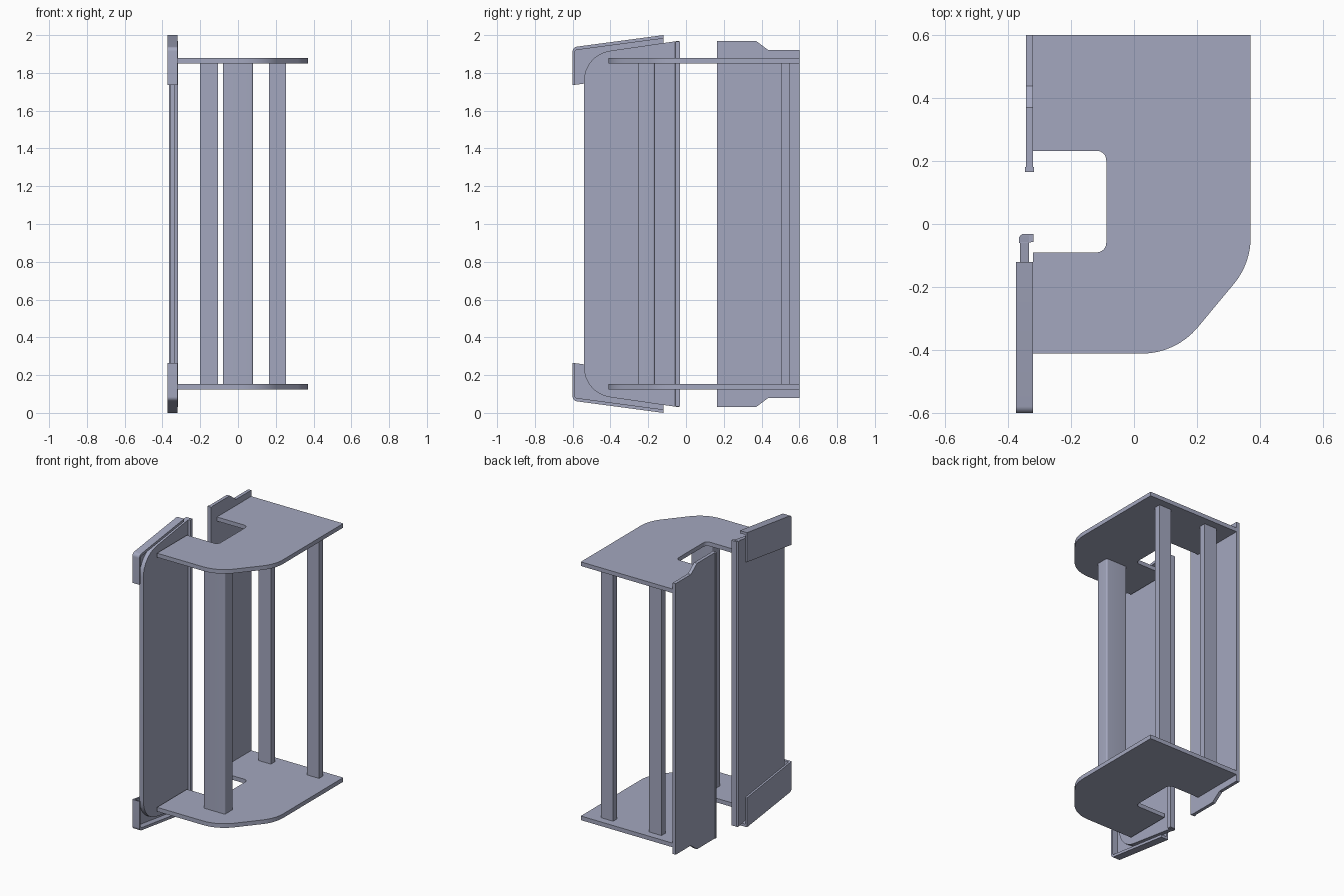
import bpy, bmesh, math
from mathutils import Vector

cube = bpy.data.objects.get("Cube")
if cube:
    bpy.data.objects.remove(cube, do_unlink=True)

# Single painted-metal colour
paint = bpy.data.materials.new("blue grey")
paint.use_nodes = True
colour = (0.37, 0.39, 0.52, 1)
paint.diffuse_color = colour
paint.node_tree.nodes["Principled BSDF"].inputs["Base Color"].default_value = colour


def rounded(corners, steps=8):
    """Outline from (a, b, radius) corners, with each radius turned into an arc."""
    out = []
    for i, (a, b, r) in enumerate(corners):
        p = Vector((a, b))
        if r == 0:
            out.append(p)
            continue
        u = (Vector(corners[i - 1][:2]) - p).normalized()
        v = (Vector(corners[(i + 1) % len(corners)][:2]) - p).normalized()
        half = u.angle(v) / 2
        centre = p + (u + v).normalized() * r / math.sin(half)
        start = p + u * r / math.tan(half) - centre
        end = p + v * r / math.tan(half) - centre
        sweep = math.pi - 2 * half
        for k in range(steps + 1):
            t = k / steps
            out.append(centre + (start * math.sin((1 - t) * sweep)
                                 + end * math.sin(t * sweep)) / math.sin(sweep))
    return out


def extrude(name, corners, axis, lo, hi):
    """Extrude an outline: 'z' takes (x, y) corners, 'x' takes (y, z) corners."""
    bm = bmesh.new()
    verts = [bm.verts.new((p.x, p.y, lo) if axis == "z" else (lo, p.x, p.y))
             for p in rounded(corners)]
    face = bm.faces.new(verts)
    res = bmesh.ops.extrude_face_region(bm, geom=[face])
    shift = (0, 0, hi - lo) if axis == "z" else (hi - lo, 0, 0)
    bmesh.ops.translate(bm, vec=shift,
                        verts=[g for g in res["geom"] if isinstance(g, bmesh.types.BMVert)])
    bmesh.ops.recalc_face_normals(bm, faces=bm.faces)
    mesh = bpy.data.meshes.new(name)
    bm.to_mesh(mesh)
    bm.free()
    mesh.materials.append(paint)
    obj = bpy.data.objects.new(name, mesh)
    bpy.context.collection.objects.link(obj)
    bpy.ops.object.select_all(action="DESELECT")
    obj.select_set(True)
    bpy.context.view_layer.objects.active = obj
    bpy.ops.object.shade_smooth_by_angle(angle=math.radians(25))
    return obj


def box(x0, x1, y0, y1, r=0):
    return [(x0, y0, r), (x1, y0, r), (x1, y1, r), (x0, y1, r)]


def flip(corners):
    """Mirror a (y, z) outline about the mid height."""
    return [(y, 2 - z, r) for y, z, r in reversed(corners)]


# Notched shelf plates with a softened diagonal corner
shelf = [(-0.32, 0.6, 0), (-0.32, 0.232, 0), (-0.088, 0.232, 0.03), (-0.088, -0.09, 0.03),
         (-0.32, -0.09, 0), (-0.32, -0.411, 0), (0.133, -0.411, 0.23),
         (0.37, -0.126, 0.23), (0.37, 0.6, 0)]
extrude("bottom_shelf", shelf, "z", 0.125, 0.153)
extrude("top_shelf", shelf, "z", 1.85, 1.878)

# Upright posts between the shelves
extrude("front_post", box(-0.08, 0.08, -0.255, -0.165, 0.01), "z", 0.153, 1.85)
extrude("rear_post_right", box(-0.2, -0.107, 0.505, 0.549), "z", 0.153, 1.85)
extrude("rear_post_left", box(0.163, 0.255, 0.505, 0.549), "z", 0.153, 1.85)

# Rear side panel, stepped at top and bottom, with an edge lip
upper = [(0.165, 1.97, 0), (0.37, 1.97, 0), (0.437, 1.92, 0), (0.6, 1.92, 0)]
extrude("rear_panel", upper + flip(upper), "x", -0.342, -0.32)
extrude("rear_panel_lip", box(-0.346, -0.317, 0.165, 0.18), "z", 0.03, 1.97)

# Front side panel with large rounded outer corners and a hooked inner edge
upper = [(-0.54, 1.897, 0.16), (-0.037, 1.97, 0)]
extrude("front_panel", upper + flip(upper), "x", -0.361, -0.333)
hook = [(-0.365, -0.06, 0), (-0.365, -0.043, 0), (-0.355, -0.032, 0),
        (-0.318, -0.032, 0), (-0.318, -0.056, 0), (-0.335, -0.06, 0)]
extrude("front_panel_hook", hook, "z", 0.033, 1.967)

# Corner caps: outer cover plate plus a rim along the front and sloping edge
cover = [(-0.6, 1.735, 0), (-0.6, 1.936, 0.025), (-0.12, 2.0, 0), (-0.12, 1.8, 0)]
rim = [(-0.6, 1.735, 0), (-0.6, 1.936, 0.025), (-0.12, 2.0, 0), (-0.12, 1.982, 0),
       (-0.588, 1.92, 0.013), (-0.588, 1.738, 0)]
for place, shape in (("top", lambda c: c), ("bottom", flip)):
    extrude(place + "_cap_cover", shape(cover), "x", -0.374, -0.361)
    extrude(place + "_cap_rim", shape(rim), "x", -0.374, -0.32)
